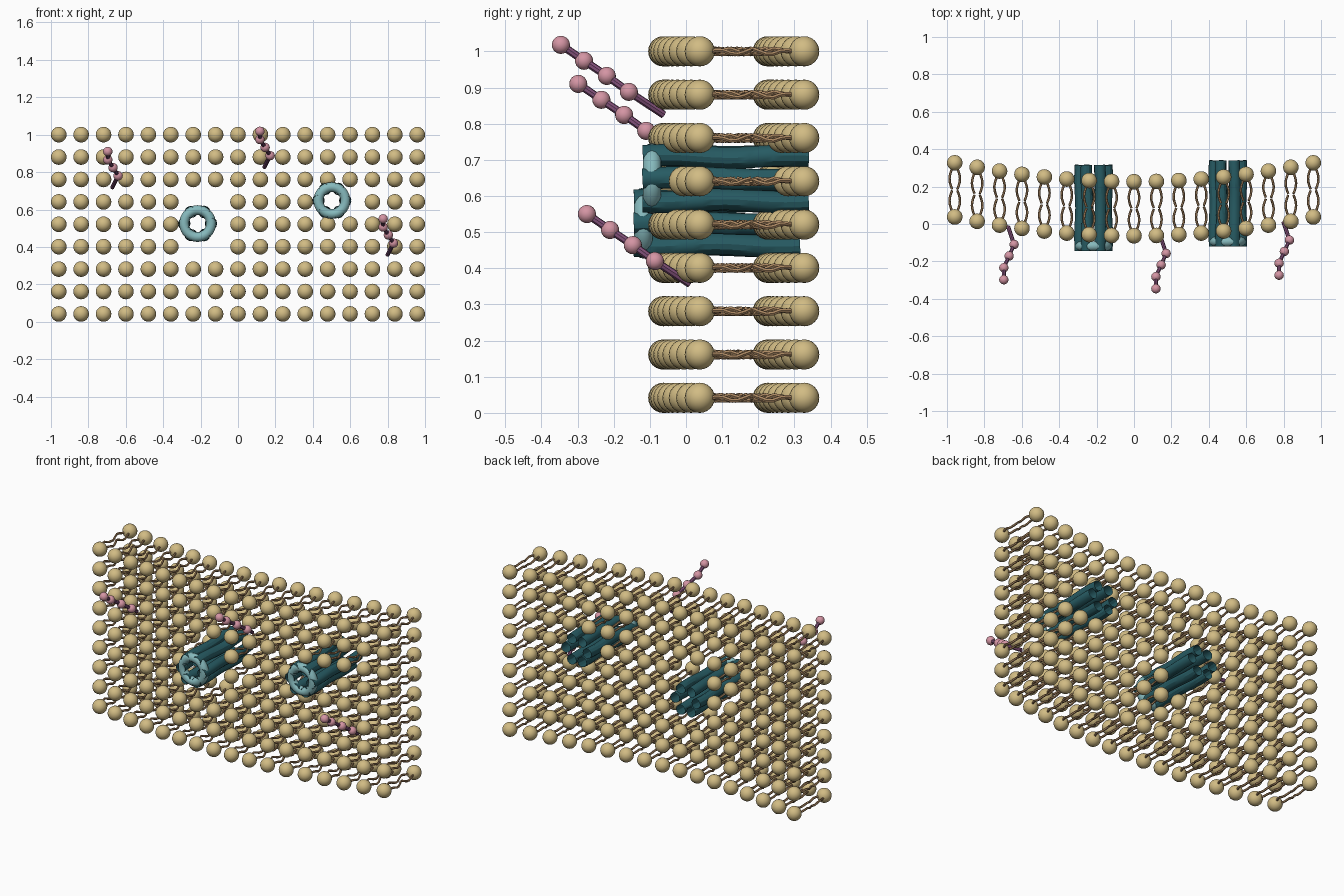
import bpy, bmesh, random
from math import sin, cos, pi
from mathutils import Matrix, Vector

if "Cube" in bpy.data.objects:
    bpy.data.objects.remove(bpy.data.objects["Cube"])

random.seed(4)
STEP, R = 0.1198, 0.0417        # lipid spacing and head radius
THICK = 0.289                   # distance between the two head layers


def material(name, rgb):
    m = bpy.data.materials.new(name)
    m.diffuse_color = (*rgb, 1)
    m.use_nodes = True
    m.node_tree.nodes["Principled BSDF"].inputs["Base Color"].default_value = m.diffuse_color
    return m


HEAD = material("head_tan", (0.64, 0.50, 0.23))
TAIL = material("tail_brown", (0.40, 0.24, 0.12))
TEAL = material("channel_teal", (0.02, 0.105, 0.125))
RIM = material("rim_light_teal", (0.24, 0.49, 0.51))
PINK = material("bead_pink", (0.66, 0.30, 0.37))
PURPLE = material("stalk_purple", (0.22, 0.08, 0.19))


def spheres(name, centres, radius, mat, seg=20, rings=12):
    bm = bmesh.new()
    for c in centres:
        bmesh.ops.create_uvsphere(bm, u_segments=seg, v_segments=rings, radius=radius,
                                  matrix=Matrix.Translation(c))
    for f in bm.faces:
        f.smooth = True
    me = bpy.data.meshes.new(name)
    bm.to_mesh(me)
    bm.free()
    ob = bpy.data.objects.new(name, me)
    bpy.context.collection.objects.link(ob)
    me.materials.append(mat)
    return ob


def tubes(name, paths, radius, mat, res=1, caps=True):
    cu = bpy.data.curves.new(name, 'CURVE')
    cu.dimensions = '3D'
    cu.bevel_depth, cu.bevel_resolution, cu.use_fill_caps = radius, res, caps
    for path in paths:
        sp = cu.splines.new('POLY')
        sp.points.add(len(path) - 1)
        for p, co in zip(sp.points, path):
            p.co = (*co, 1)
        sp.use_smooth = True
    cu.materials.append(mat)
    ob = bpy.data.objects.new(name, cu)
    bpy.context.collection.objects.link(ob)
    bpy.ops.object.select_all(action='DESELECT')
    ob.select_set(True)
    bpy.context.view_layer.objects.active = ob
    bpy.ops.object.convert(target='MESH')
    bpy.ops.object.shade_smooth_by_angle()
    return bpy.context.object


# Curved bilayer grid, leaving holes (column, row) around the channels
holes = {(c, r) for c in (6, 7) for r in (3, 4, 5)} | {(12, 5), (13, 5)}
front, back, tails = [], [], []
for col in range(17):
    for row in range(9):
        if (col, row) in holes:
            continue
        x, z = (col - 8) * STEP, R + row * STEP
        y = -0.063 + 0.101 * ((col - 8) / 8) ** 2
        front.append(Vector((x, y, z)))
        back.append(Vector((x, y + THICK, z)))
        # Two wavy tails from each head towards the middle
        for head, d in ((front[-1], 1), (back[-1], -1)):
            for side in (-1, 1):
                ph = random.uniform(-0.4, 0.4) + side
                path = []
                for k in range(7):
                    t = k / 6
                    dx = side * (0.014 + 0.014 * sin(pi * t))
                    dz = 0.008 * sin(2 * pi * t + ph) * min(1, 2 * t)
                    path.append(head + Vector((dx, d * (0.03 + 0.111 * t), dz)))
                tails.append(path)
spheres("front_lipid_heads", front, R, HEAD)
spheres("back_lipid_heads", back, R, HEAD)
tubes("lipid_tails", tails, 0.0065, TAIL)

# Channels: ring of six open wavy tubes with a light rim at the front mouth
for n, (cx, cz, y0) in enumerate(((-0.216, 0.525, -0.143), (0.502, 0.648, -0.119)), 1):
    paths = []
    for i in range(6):
        a = i * pi / 3
        path = []
        for k in range(15):
            t = k / 14
            b = a + 0.05 * sin(2 * pi * t + i)
            r = 0.071 + 0.003 * sin(3 * pi * t)
            path.append((cx + r * cos(b), y0 + 0.458 * t, cz + r * sin(b)))
        paths.append(path)
    tubes(f"channel_{n}_tubes", paths, 0.03, TEAL, res=4, caps=False)
    bpy.ops.mesh.primitive_torus_add(location=(cx, y0 + 0.025, cz), rotation=(pi / 2, 0, 0),
                                     major_radius=0.072, minor_radius=0.026,
                                     major_segments=40, minor_segments=14)
    rim = bpy.context.object
    rim.name = f"channel_{n}_rim"
    rim.data.materials.append(RIM)
    bpy.ops.object.shade_smooth()

# Beaded sugar chains sticking out of the front face
offsets = [Vector(o) for o in ((0, 0, 0), (0.032, -0.096, 0.063), (0.005, -0.157, 0.107),
                               (-0.023, -0.220, 0.149), (-0.023, -0.284, 0.193))]
for n, base in enumerate(((-0.673, -0.014, 0.717), (0.14, -0.062, 0.825),
                          (0.799, 0.010, 0.357)), 1):
    pts = [Vector(base) + o for o in offsets]
    tubes(f"chain_{n}_stalk", [pts], 0.011, PURPLE, res=2)
    spheres(f"chain_{n}_beads", pts[1:], 0.025, PINK)
